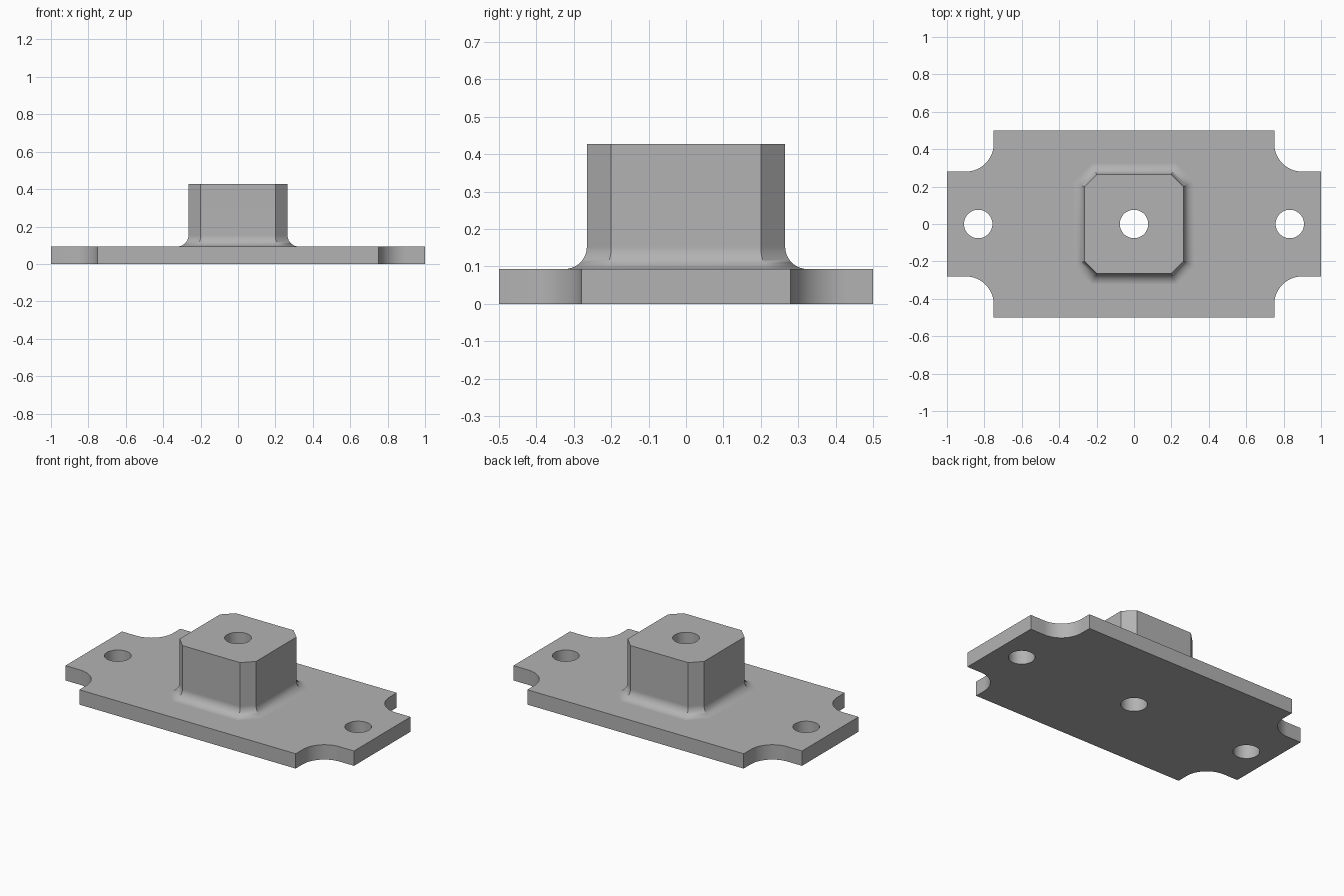
import bpy, bmesh, math
from math import sin, cos, pi

if "Cube" in bpy.data.objects:
    bpy.data.objects.remove(bpy.data.objects["Cube"], do_unlink=True)

PLATE_TOP, BOSS_TOP, FILLET = 0.093, 0.427, 0.06

grey = bpy.data.materials.new("plain_grey")
grey.use_nodes = True
color = (0.45, 0.45, 0.45, 1)
grey.diffuse_color = color
grey.node_tree.nodes["Principled BSDF"].inputs["Base Color"].default_value = color


def loft(name, rings):
    """Closed solid through a stack of matching 3D rings, bottom to top."""
    bm = bmesh.new()
    loops = [[bm.verts.new(p) for p in ring] for ring in rings]
    n = len(loops[0])
    for low, high in zip(loops, loops[1:]):
        for i in range(n):
            j = (i + 1) % n
            bm.faces.new((low[i], low[j], high[j], high[i]))
    bm.faces.new(loops[0][::-1])
    bm.faces.new(loops[-1])
    bmesh.ops.recalc_face_normals(bm, faces=bm.faces)
    mesh = bpy.data.meshes.new(name)
    bm.to_mesh(mesh)
    bm.free()
    mesh.materials.append(grey)
    obj = bpy.data.objects.new(name, mesh)
    bpy.context.collection.objects.link(obj)
    return obj


def at_height(outline, z):
    return [(x, y, z) for x, y in outline]


def octagon(offset):
    """Chamfered square of the boss, grown outward by offset."""
    side = 0.265 + offset
    cut = 0.2 + offset * math.tan(pi / 8)
    return [(side, -cut), (side, cut), (cut, side), (-cut, side),
            (-side, cut), (-side, -cut), (-cut, -side), (cut, -side)]


def combine(target, tool, operation):
    mod = target.modifiers.new(operation, 'BOOLEAN')
    mod.operation, mod.solver, mod.object = operation, 'EXACT', tool
    bpy.context.view_layer.objects.active = target
    bpy.ops.object.modifier_apply(modifier=mod.name)
    bpy.data.objects.remove(tool, do_unlink=True)


# Plate outline: one rounded-in corner notch, mirrored to all four corners
steps = 16
corner = [(1, 0.28)]
for i in range(steps + 1):
    a = -pi / 2 - i / steps * pi / 2
    corner.append((0.9 + 0.15 * cos(a), 0.43 + 0.15 * sin(a)))
corner.append((0.75, 0.5))
half = corner + [(-x, y) for x, y in reversed(corner)]
outline = half + [(-x, -y) for x, y in half]
plate = loft("mounting_plate", [at_height(outline, z) for z in (0, PLATE_TOP)])

# Boss with a concave fillet at its foot
rings = [at_height(octagon(FILLET), PLATE_TOP / 2)]
for i in range(11):
    a = i / 10 * pi / 2
    rings.append(at_height(octagon(FILLET * (1 - sin(a))),
                           PLATE_TOP + FILLET * (1 - cos(a))))
rings.append(at_height(octagon(0), BOSS_TOP))
combine(plate, loft("boss", rings), 'UNION')

# Through holes: two in the plate ends, one down the boss
for x in (-0.833, 0, 0.833):
    circle = [(x + 0.076 * cos(2 * pi * i / 48), 0.076 * sin(2 * pi * i / 48))
              for i in range(48)]
    cutter = loft("hole_cutter", [at_height(circle, z) for z in (-0.1, 0.6)])
    combine(plate, cutter, 'DIFFERENCE')

# Smooth curved walls, keep hard edges crisp and flat faces flat
plate.select_set(True)
bpy.context.view_layer.objects.active = plate
bpy.ops.object.shade_smooth_by_angle(angle=math.radians(30))
normals = plate.modifiers.new("weighted_normals", 'WEIGHTED_NORMAL')
normals.keep_sharp = True
